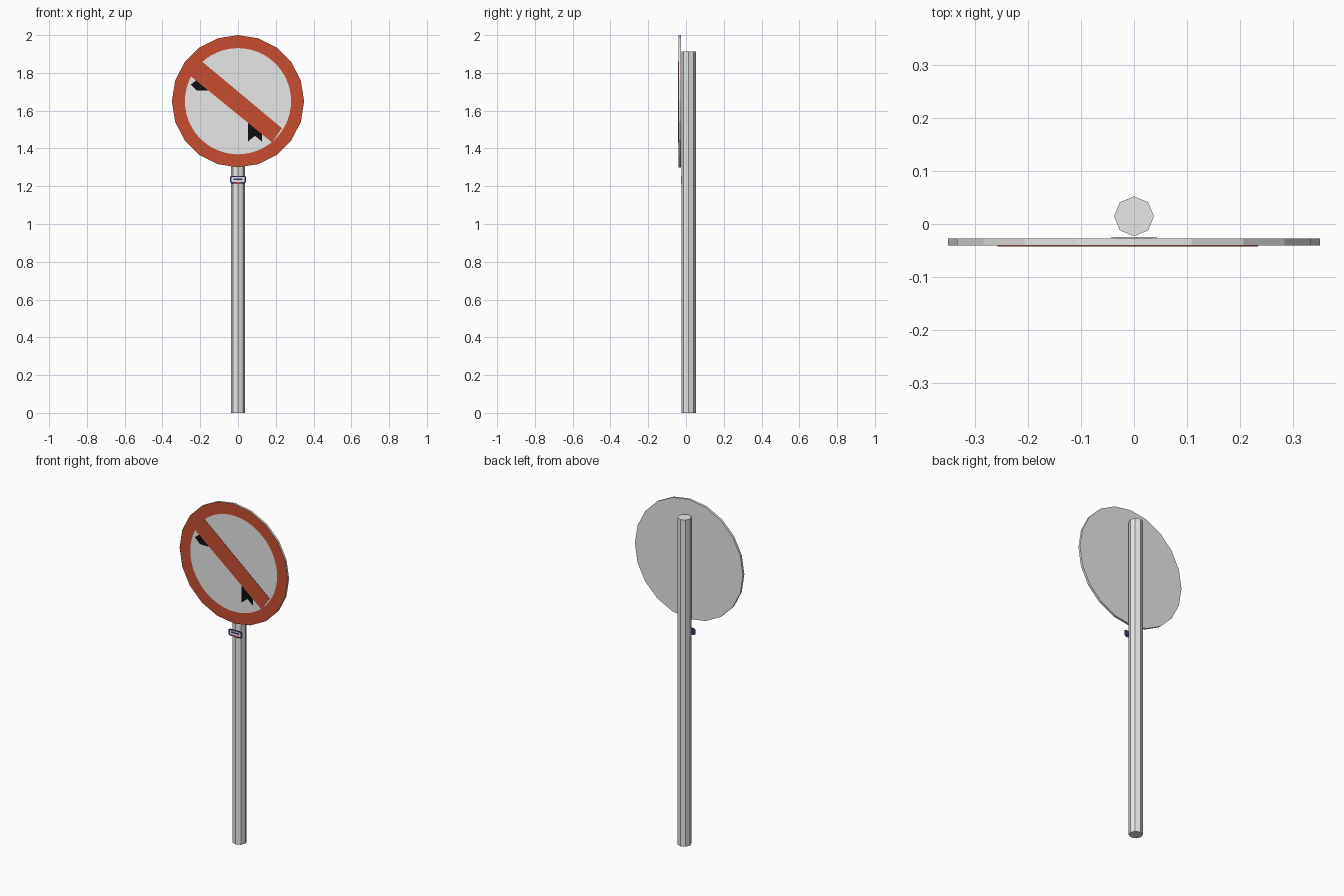
import bpy, bmesh, math

if "Cube" in bpy.data.objects:
    bpy.data.objects.remove(bpy.data.objects["Cube"])


def material(name, rgb):
    m = bpy.data.materials.new(name)
    m.diffuse_color = (*rgb, 1)
    m.use_nodes = True
    m.node_tree.nodes["Principled BSDF"].inputs["Base Color"].default_value = m.diffuse_color
    return m


GREY = material("light_grey", (0.8, 0.8, 0.8))
RED = material("sign_red", (0.58, 0.076, 0.03))
BLACK = material("black", (0.004, 0.004, 0.004))
NAVY = material("navy", (0.035, 0.035, 0.16))
WHITE = material("white", (0.8, 0.8, 0.82))


def finish(name, bm, *mats):
    bmesh.ops.recalc_face_normals(bm, faces=bm.faces)
    mesh = bpy.data.meshes.new(name)
    bm.to_mesh(mesh)
    bm.free()
    for m in mats:
        mesh.materials.append(m)
    obj = bpy.data.objects.new(name, mesh)
    bpy.context.collection.objects.link(obj)
    return obj


def plate(name, outline, y_front, y_back, mat):
    """Flat plate from an (x, z) outline, facing the front."""
    bm = bmesh.new()
    front = [bm.verts.new((x, y_front, z)) for x, z in outline]
    back = [bm.verts.new((x, y_back, z)) for x, z in outline]
    bm.faces.new(front)
    bm.faces.new(back[::-1])
    n = len(outline)
    for i in range(n):
        j = (i + 1) % n
        bm.faces.new((front[i], back[i], back[j], front[j]))
    return finish(name, bm, mat)


def rect(x0, x1, z0, z1):
    return [(x0, z0), (x1, z0), (x1, z1), (x0, z1)]


# Eight-sided pole
POLE_Y, POLE_R, POLE_H = 0.0145, 0.0375, 1.912
ring = [(POLE_R * math.cos(i * math.pi / 4), POLE_Y + POLE_R * math.sin(i * math.pi / 4))
        for i in range(8)]
bm = bmesh.new()
base = bm.faces.new([bm.verts.new((x, y, 0)) for x, y in ring])
top = bmesh.ops.extrude_face_region(bm, geom=[base])["geom"]
bmesh.ops.translate(bm, vec=(0, 0, POLE_H),
                    verts=[v for v in top if isinstance(v, bmesh.types.BMVert)])
if not base.is_valid or len(bm.faces) < 10:
    bm.faces.new([v for v in bm.verts if v.co.z == 0])
finish("pole", bm, GREY)

# Twenty-sided disc with a red border on its front face
CZ, R, R_IN, SIDES, SUB = 1.65, 0.35, 0.281, 20, 3
Y_FRONT, Y_BACK = -0.040, -0.027


def corner(k):
    a = 2 * math.pi * k / SIDES
    return R * math.cos(a), R * math.sin(a)


bm = bmesh.new()
outer, inner, rear = [], [], []
for i in range(SIDES * SUB):
    k, t = i // SUB, (i % SUB) / SUB
    (ax, az), (bx, bz) = corner(k), corner(k + 1)
    x, z = ax + (bx - ax) * t, az + (bz - az) * t
    a = math.atan2(z, x)
    outer.append(bm.verts.new((x, Y_FRONT, CZ + z)))
    rear.append(bm.verts.new((x, Y_BACK, CZ + z)))
    inner.append(bm.verts.new((R_IN * math.cos(a), Y_FRONT, CZ + R_IN * math.sin(a))))
bm.faces.new(inner)
bm.faces.new(rear)
n = len(outer)
for i in range(n):
    j = (i + 1) % n
    bm.faces.new((outer[i], outer[j], inner[j], inner[i])).material_index = 1
    bm.faces.new((outer[i], rear[i], rear[j], outer[j]))
finish("sign_disc", bm, GREY, RED)

# Diagonal red bar
plate("diagonal_bar", [(-0.190, 1.860), (0.233, 1.507), (0.180, 1.432), (-0.257, 1.788)],
      -0.0420, Y_FRONT, RED)

# Black arrow ends showing past the bar
plate("arrow_tip", [(-0.250, 1.738), (-0.217, 1.765), (-0.155, 1.706), (-0.217, 1.706)],
      -0.0412, Y_FRONT, BLACK)
plate("arrow_tail", [(0.053, 1.54), (0.126, 1.48), (0.126, 1.437), (0.090, 1.467), (0.053, 1.437)],
      -0.0412, Y_FRONT, BLACK)

# Small label on the front of the pole
plate("label_plate", [(-0.043, 1.222), (-0.034, 1.215), (0.034, 1.215), (0.043, 1.222),
                      (0.043, 1.250), (0.034, 1.255), (-0.034, 1.255), (-0.043, 1.250)],
      -0.0265, -0.0250, NAVY)
plate("label_panel", rect(-0.034, 0.034, 1.223, 1.248), -0.0270, -0.0265, WHITE)
plate("label_stripe", rect(-0.025, 0.025, 1.234, 1.242), -0.0275, -0.0270, NAVY)
plate("label_red_tab", rect(-0.013, 0.013, 1.213, 1.223), -0.0275, -0.0250, RED)
